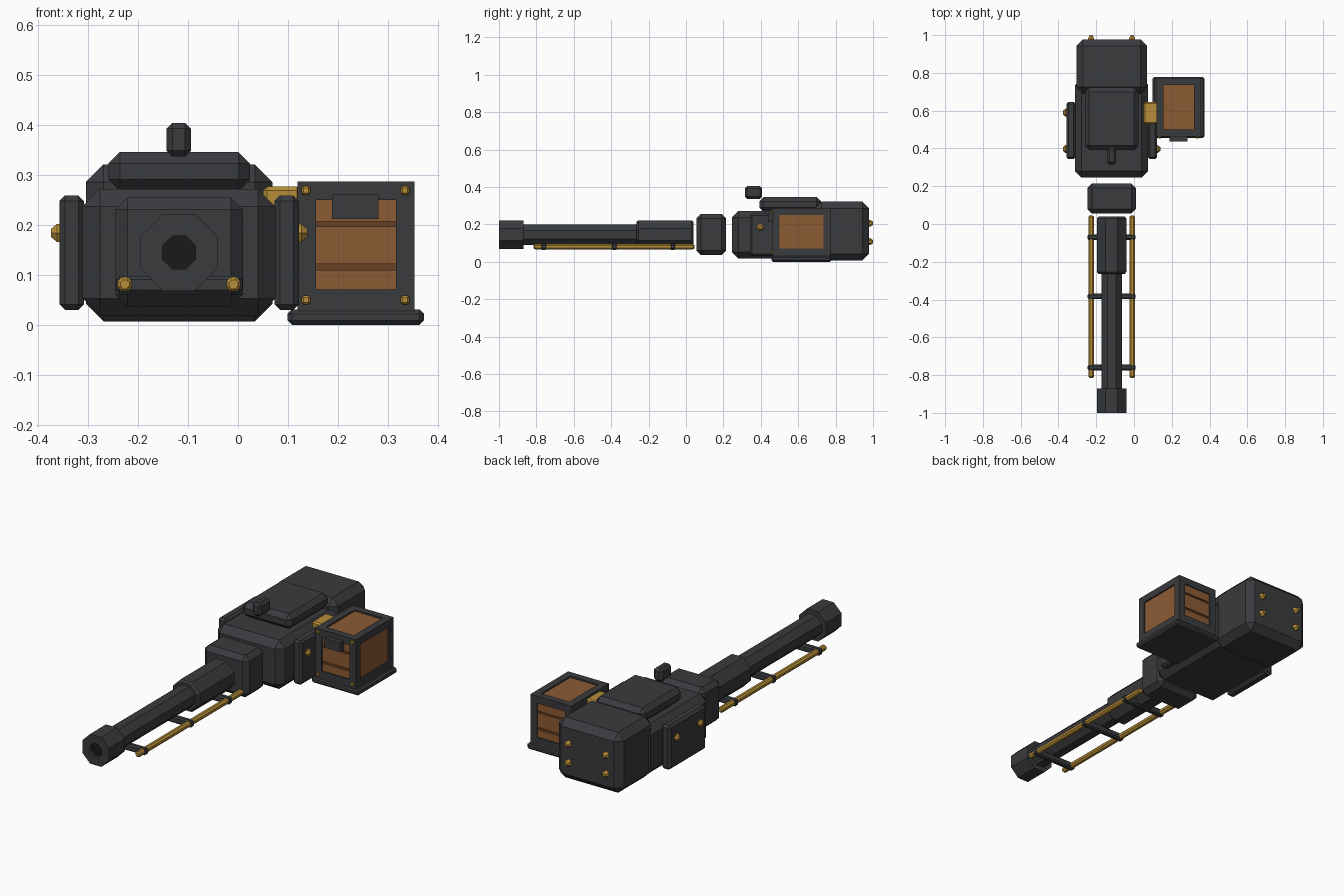
import bpy, bmesh, math
from mathutils import Vector, Matrix

if "Cube" in bpy.data.objects:
    bpy.data.objects.remove(bpy.data.objects["Cube"])


def material(name, rgb):
    m = bpy.data.materials.new(name)
    m.diffuse_color = (*rgb, 1)
    m.use_nodes = True
    m.node_tree.nodes["Principled BSDF"].inputs["Base Color"].default_value = m.diffuse_color
    return m


STEEL = material("dark_steel", (0.042, 0.043, 0.048))
BLACK = material("bore_black", (0.01, 0.01, 0.011))
BRASS = material("brass", (0.47, 0.27, 0.04))
WOOD = material("wood", (0.26, 0.105, 0.034))
GROOVE = material("dark_wood", (0.14, 0.052, 0.018))
CX, BZ = -0.118, 0.145      # gun centre line and bore height


def finish(name, bm, mat):
    bmesh.ops.recalc_face_normals(bm, faces=bm.faces)
    me = bpy.data.meshes.new(name)
    bm.to_mesh(me)
    bm.free()
    me.materials.append(mat)
    ob = bpy.data.objects.new(name, me)
    bpy.context.collection.objects.link(ob)
    return ob


def box(name, x, y, z, bevel=0.0, mat=STEEL):
    """Chamfered block from (min, max) ranges."""
    bm = bmesh.new()
    bmesh.ops.create_cube(bm, size=1)
    for v in bm.verts:
        v.co = Vector([(r[0] + r[1]) / 2 + c * (r[1] - r[0])
                       for r, c in zip((x, y, z), v.co)])
    if bevel:
        bmesh.ops.bevel(bm, geom=bm.edges[:], offset=bevel, segments=1, affect='EDGES')
    return finish(name, bm, mat)


def lathe(name, profile, origin, axis=(0, 1, 0), mat=STEEL, sides=8):
    """Faceted solid from (distance along axis, flat-to-centre radius) points."""
    bm = bmesh.new()
    rot = Vector((0, 0, 1)).rotation_difference(Vector(axis)).to_matrix().to_4x4()
    mtx = Matrix.Translation(origin) @ rot
    k = 1 / math.cos(math.pi / sides)
    rings = []
    for d, r in profile:
        rings.append([bm.verts.new(mtx @ Vector((
            r * k * math.cos((i + .5) * math.tau / sides),
            r * k * math.sin((i + .5) * math.tau / sides), d))) for i in range(sides)])
    for a, b in zip(rings, rings[1:]):
        for i in range(sides):
            j = (i + 1) % sides
            bm.faces.new((a[i], a[j], b[j], b[i]))
    bm.faces.new(rings[0])
    bm.faces.new(rings[-1])
    return finish(name, bm, mat)


def bolt(name, pos, axis, r=0.018, h=0.025):
    lathe(name, [(-0.008, r), (h * .3, r), (h, r * .45)], pos, axis, BRASS, 6)


# Barrel: muzzle with recessed bore, tube, sleeve
lathe("muzzle", [(-0.90, .033), (-1.0, .033), (-1.0, .077), (-0.87, .077), (-0.87, .04)],
      (CX, 0, BZ))
lathe("bore", [(-0.985, .034), (-0.90, .034)], (CX, 0, BZ), mat=BLACK)
lathe("barrel", [(-0.88, .055), (-0.2, .055)], (CX, 0, BZ))
lathe("barrel_sleeve", [(-0.265, .068), (-0.255, .077), (0.03, .077), (0.04, .068)],
      (CX, 0, BZ))

# Brass guide rods and their cross brackets
for s, side in ((-1, "left"), (1, "right")):
    lathe("guide_rod_" + side,
          [(-0.815, .009), (-0.808, .0145), (0.038, .0145), (0.045, .009)],
          (CX + s * .109, 0, .081), mat=BRASS)
for i, y in enumerate((-0.76, -0.383, -0.07)):
    box(f"rod_bracket_{i}", (-.245, .009), (y - .015, y + .015), (.063, .098), .007)

# Receiver blocks, top cover, sight
box("front_collar", (-.246, .010), (.055, .215), (.037, .255), .024)
box("receiver", (-.312, .075), (.245, .77), (.018, .272), .035)
box("rear_housing", (-.305, .069), (.69, .978), (.007, .321), .035)
box("top_cover", (-.260, .024), (.392, .722), (.268, .346), .023)
box("sight", (-.143, -.094), (.315, .407), (.337, .405), .012)

# Side plates with bolts
for s, side in ((-1, "left"), (1, "right")):
    xs = sorted((CX + s * .191, CX + s * .240))
    box("side_plate_" + side, xs, (.343, .647), (.03, .259), .011)
    for i, y in enumerate((.397, .59)):
        bolt(f"side_bolt_{side}_{i}", (CX + s * .240, y, .184), (s, 0, 0), h=.017)

# Bolts on the back of the housing
for i, x in enumerate((-.227, -.01)):
    for j, z in enumerate((.108, .206)):
        bolt(f"rear_bolt_{i}_{j}", (x, .978, z), (0, 1, 0), r=.016, h=.022)

# Ammo crate: base, wooden core, frame beams
X, Y, Z = (.119, .354), (.462, .772), (.022, .287)
box("crate_base", (.099, .373), (.456, .778), (0, .031), .009)
box("crate_core", (.133, .340), (.476, .758), (.03, .275), 0, GROOVE)
T = .037
for a, axis_name in enumerate("xyz"):
    for p in range(4):
        spans = []
        for k, r in enumerate((X, Y, Z)):
            if k == a:
                spans.append(r)
            else:
                bit = p & 1 if k == (a + 1) % 3 else p >> 1
                t = T + (.012 if k == 2 else 0) * (1 - bit)
                spans.append((r[1] - T, r[1]) if bit else (r[0], r[0] + t))
        box(f"crate_beam_{axis_name}{p}", *spans)

# Wooden panels: planks front and back, plain boards on sides and top
for j, zr in enumerate(((.065, .110), (.122, .197), (.207, .255))):
    box(f"front_plank_{j}", (.15, .323), (.469, .485), zr, 0, WOOD)
    box(f"back_plank_{j}", (.15, .323), (.749, .765), zr, 0, WOOD)
box("side_panel_right", (.33, .346), (.49, .745), (.06, .26), 0, WOOD)
box("side_panel_left", (.127, .143), (.49, .745), (.06, .26), 0, WOOD)
box("top_panel", (.15, .323), (.49, .745), (.265, .279), 0, WOOD)

# Crate hardware: latch, corner studs, brass feed chute
box("crate_latch", (.188, .282), (.438, .475), (.212, .261))
for i, x in enumerate((.136, .335)):
    for j, z in enumerate((.050, .269)):
        box(f"corner_stud_{i}_{j}", (x - .009, x + .009), (.453, .470),
            (z - .009, z + .009), .004, BRASS)
box("feed_chute", (.05, .126), (.53, .645), (.195, .277), .008, BRASS)
